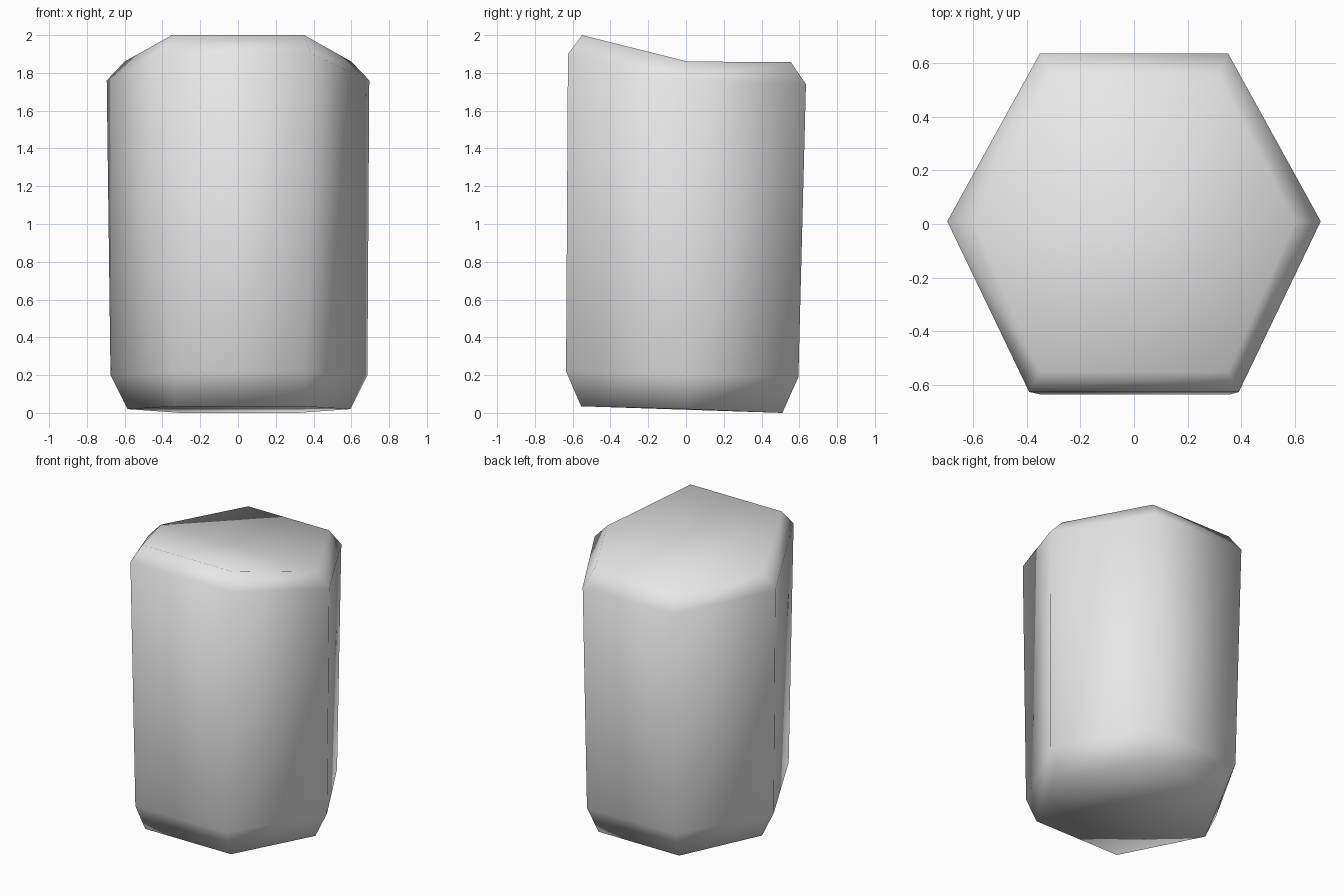
import bpy, bmesh

cube = bpy.data.objects.get("Cube")
if cube:
    bpy.data.objects.remove(cube, do_unlink=True)

# Plain grey surface
grey = bpy.data.materials.new("light_grey")
grey.use_nodes = True
colour = (0.8, 0.8, 0.8, 1)
grey.diffuse_color = colour
grey.node_tree.nodes["Principled BSDF"].inputs["Base Color"].default_value = colour


def hexagon(bm, shift, front, side, back):
    """Ring of six corners; each pair is given as half width, y, z."""
    corners = [(-front[0], *front[1:]), front, side, back,
               (-back[0], *back[1:]), (-side[0], *side[1:])]
    return [bm.verts.new((x + shift, y, z)) for x, y, z in corners]


# Hexagonal block: bottom rim, lower edge, upper edge, top rim
bm = bmesh.new()
rings = [
    hexagon(bm, 0.005, (0.33, -0.555, 0.035), (0.59, 0, 0.02), (0.31, 0.51, 0)),
    hexagon(bm, 0.005, (0.35, -0.635, 0.22), (0.68, 0, 0.2), (0.34, 0.595, 0.19)),
    hexagon(bm, 0, (0.39, -0.625, 1.9), (0.695, 0.01, 1.76), (0.35, 0.635, 1.74)),
    hexagon(bm, 0, (0.35, -0.55, 2), (0.6, 0.01, 1.86), (0.31, 0.555, 1.857)),
]
for low, high in zip(rings, rings[1:]):
    for i in range(6):
        j = (i + 1) % 6
        bm.faces.new((low[i], low[j], high[j], high[i]))

# Flat base, and a top that folds across the middle
bm.faces.new(rings[0][::-1])
top = rings[-1]
bm.faces.new((top[0], top[1], top[2], top[5]))
bm.faces.new((top[5], top[2], top[3], top[4]))

bmesh.ops.recalc_face_normals(bm, faces=bm.faces)
for face in bm.faces:
    face.smooth = True

mesh = bpy.data.meshes.new("hexagonal_block")
bm.to_mesh(mesh)
bm.free()
mesh.materials.append(grey)
block = bpy.data.objects.new("hexagonal_block", mesh)
bpy.context.collection.objects.link(block)
